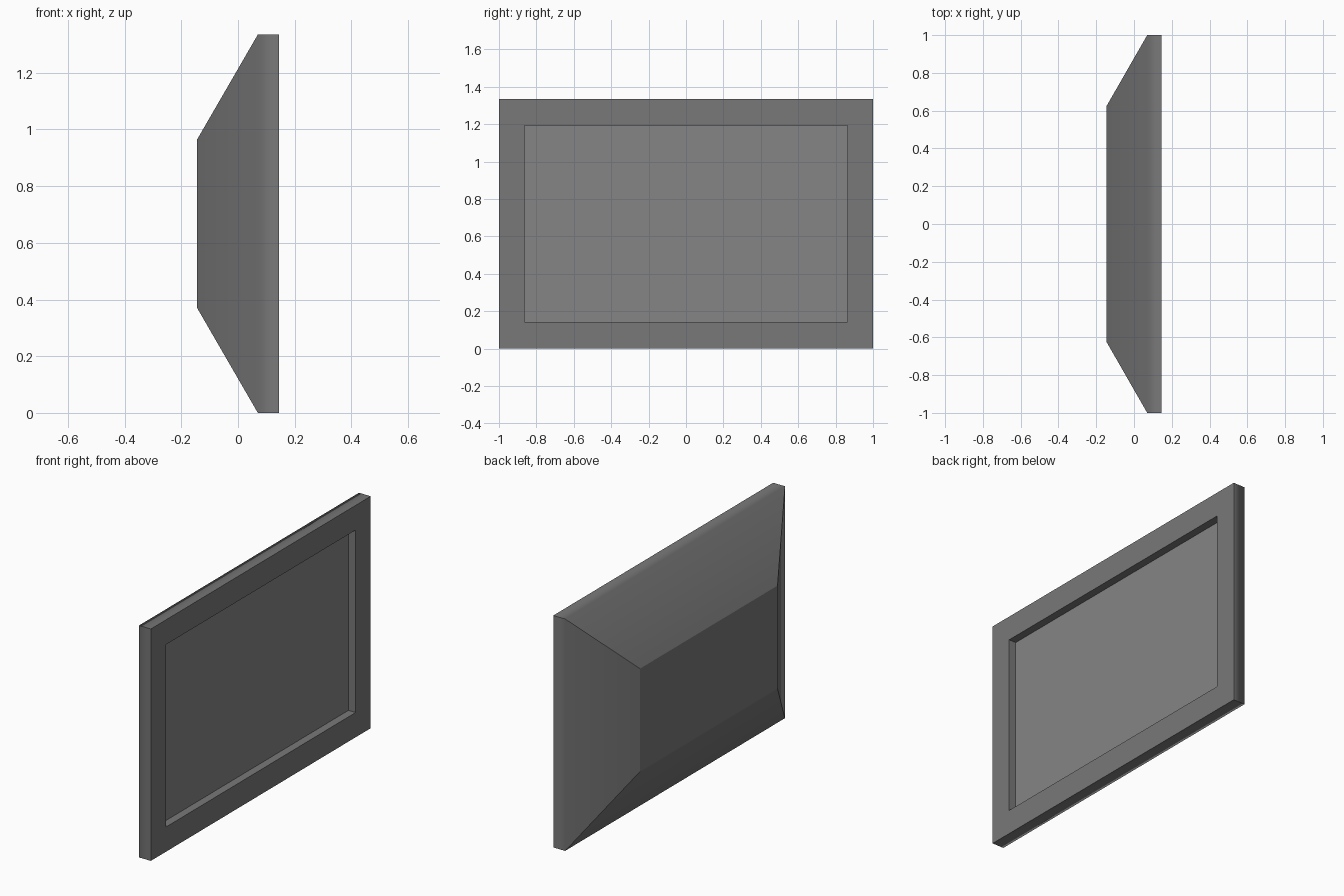
import bpy, bmesh

if "Cube" in bpy.data.objects:
    bpy.data.objects.remove(bpy.data.objects["Cube"])

H = 1.335               # overall height
MID = H / 2
OPEN = (0.863, 0.525)   # half size of the screen opening
FLOOR = 0.099           # x of the recess floor


def ring(bm, x, half_y, half_z):
    """Rectangle of vertices facing along x."""
    return [bm.verts.new((x, sy * half_y, MID + sz * half_z))
            for sy, sz in ((-1, -1), (1, -1), (1, 1), (-1, 1))]


def finish(bm, name, grey):
    mesh = bpy.data.meshes.new(name)
    bm.to_mesh(mesh)
    bm.free()
    obj = bpy.data.objects.new(name, mesh)
    bpy.context.collection.objects.link(obj)
    mat = bpy.data.materials.new(name + "_grey")
    mat.diffuse_color = (grey, grey, grey, 1)
    mat.use_nodes = True
    mat.node_tree.nodes["Principled BSDF"].inputs["Base Color"].default_value = mat.diffuse_color
    mesh.materials.append(mat)
    return obj


# Casing: tapered back, square rim, front frame and recess walls
bm = bmesh.new()
profile = [(-0.145, 0.625, 0.296), (0.07, 1.0, MID), (0.145, 1.0, MID),
           (0.145, *OPEN), (FLOOR, *OPEN)]
rings = [ring(bm, *p) for p in profile]
for a, b in zip(rings, rings[1:]):
    for i in range(4):
        j = (i + 1) % 4
        bm.faces.new((a[i], a[j], b[j], b[i]))
bm.faces.new(rings[0])
bmesh.ops.recalc_face_normals(bm, faces=bm.faces)
# Smooth only where the taper meets the rim
for f in bm.faces:
    f.smooth = True
for e in bm.edges:
    e.smooth = all(v in rings[1] for v in e.verts)
casing = finish(bm, "casing", 0.19)
# Large taper faces dominate the shading across the soft edge
weighted = casing.modifiers.new("weighted_normals", "WEIGHTED_NORMAL")
weighted.keep_sharp = True

# Screen: flat panel at the bottom of the recess, facing +x
bm = bmesh.new()
bm.faces.new(ring(bm, FLOOR, *OPEN))
finish(bm, "screen", 0.235)
